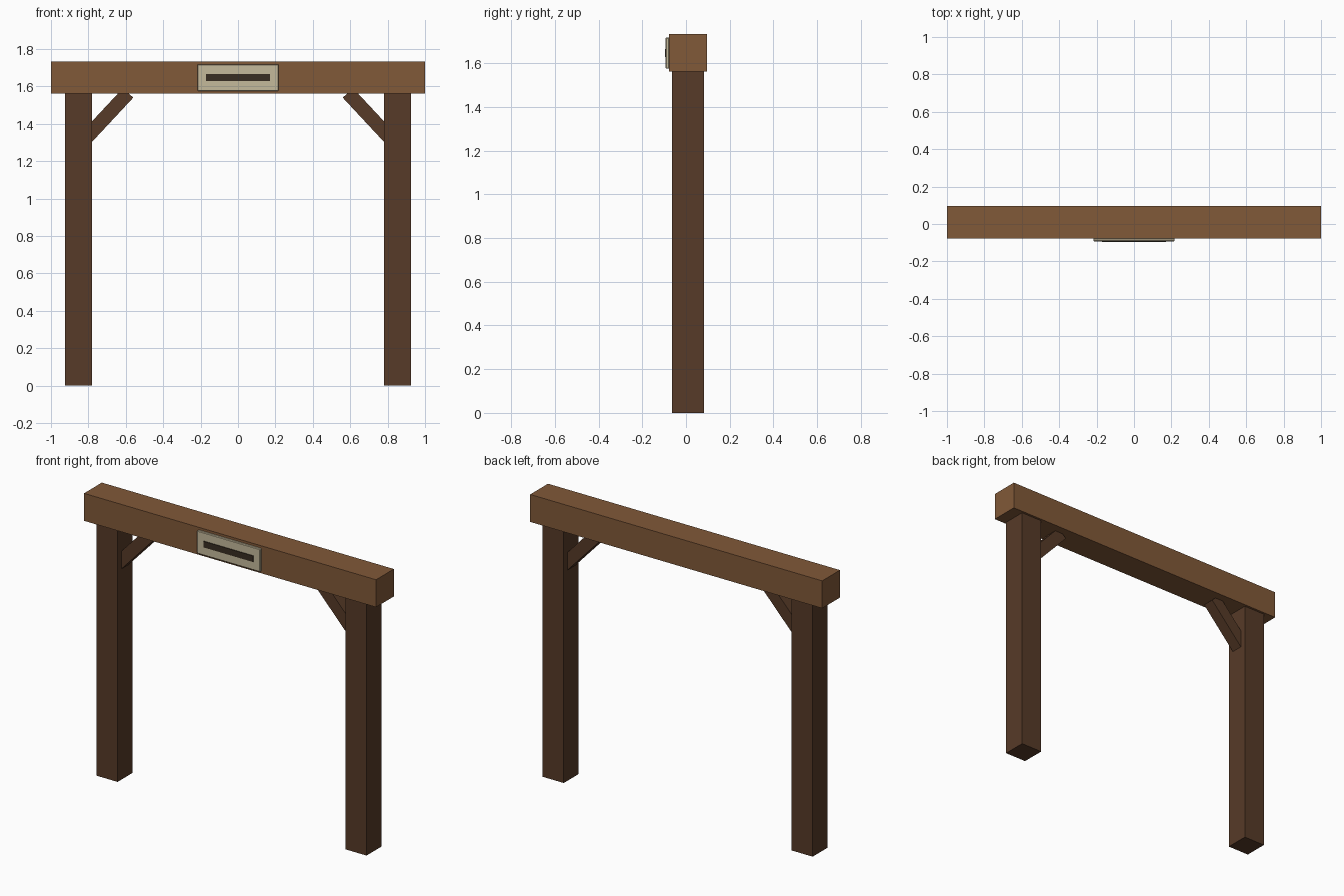
import bpy
import math

if "Cube" in bpy.data.objects:
    bpy.data.objects.remove(bpy.data.objects["Cube"])

CY = 0.009  # depth centre of the timber frame


def material(name, rgb):
    m = bpy.data.materials.new(name)
    m.diffuse_color = (*rgb, 1.0)
    m.use_nodes = True
    m.node_tree.nodes["Principled BSDF"].inputs["Base Color"].default_value = m.diffuse_color
    return m


def box(name, center, size, mat, angle=0.0):
    bpy.ops.mesh.primitive_cube_add(size=1, location=center)
    ob = bpy.context.object
    ob.name = name
    ob.scale = size
    bpy.ops.object.transform_apply(location=False, rotation=False, scale=True)
    ob.rotation_euler.y = angle
    ob.data.materials.append(mat)
    return ob


dark_wood = material("dark_wood", (0.095, 0.043, 0.021))
warm_wood = material("warm_wood", (0.22, 0.10, 0.04))
pale_plate = material("pale_plate", (0.56, 0.49, 0.33))
dark_slot = material("dark_slot", (0.04, 0.027, 0.016))

# top beam
box("top_beam", (0, CY, 1.648), (2.0, 0.174, 0.17), warm_wood)

# posts and diagonal braces, one per side
pitch = math.radians(47)
length, thick = 0.40, 0.075
c, s = math.cos(pitch), math.sin(pitch)
# brace centre, worked back from its visible inner corner
bx = 0.56 + c * length / 2 + s * thick / 2
bz = 1.54 - s * length / 2 + c * thick / 2
for side, label in ((-1, "left"), (1, "right")):
    box(label + "_post", (side * 0.8525, CY, 0.782), (0.145, 0.146, 1.564), dark_wood)
    box(label + "_brace", (side * bx, CY, bz), (length, 0.073, thick), dark_wood, side * pitch)

# name plate with a dark strip on the front of the beam
plate = box("front_plate", (0, -0.084, 1.647), (0.434, 0.018, 0.143), pale_plate)
bevel = plate.modifiers.new("edge", "BEVEL")
bevel.width = 0.004
bevel.segments = 1
box("plate_strip", (0, -0.092, 1.647), (0.34, 0.010, 0.038), dark_slot)
